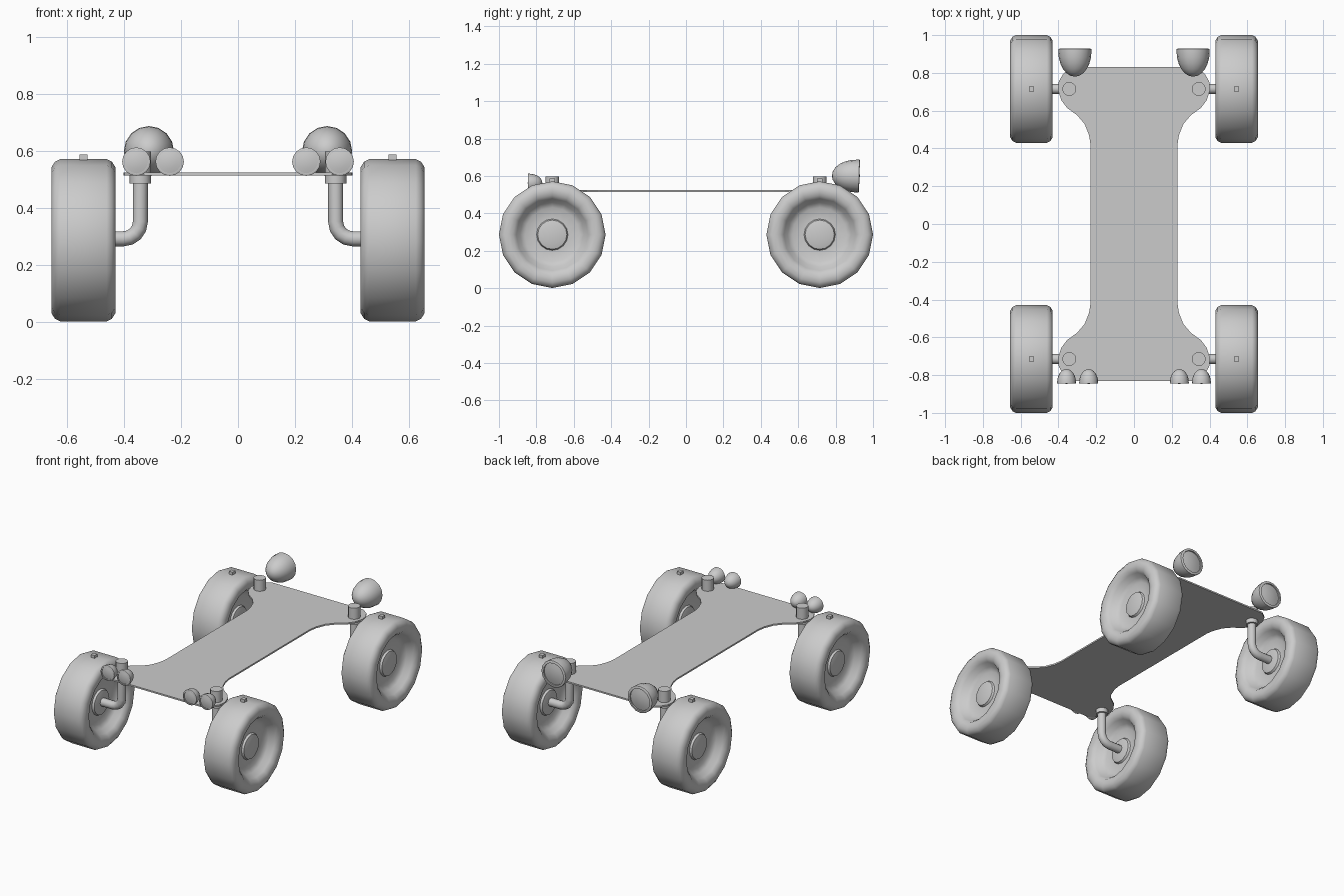
import bpy, bmesh
from math import pi, cos, sin, radians
from mathutils import Vector

if "Cube" in bpy.data.objects:
    bpy.data.objects.remove(bpy.data.objects["Cube"])


def finish(name, bm, angle=None):
    bmesh.ops.remove_doubles(bm, verts=bm.verts, dist=1e-5)
    bmesh.ops.recalc_face_normals(bm, faces=bm.faces)
    me = bpy.data.meshes.new(name)
    bm.to_mesh(me)
    bm.free()
    ob = bpy.data.objects.new(name, me)
    bpy.context.collection.objects.link(ob)
    if angle:
        bpy.ops.object.select_all(action='DESELECT')
        ob.select_set(True)
        bpy.context.view_layer.objects.active = ob
        bpy.ops.object.shade_smooth_by_angle(angle=radians(angle))
    return ob


def lathe(name, origin, axis, profile, sides, angle=40):
    """Revolve (radius, distance along axis) points around an axis."""
    w = Vector(axis).normalized()
    u = Vector((0, 0, 1)) if abs(w.z) < 0.9 else Vector((1, 0, 0))
    u = (u - w * u.dot(w)).normalized()
    v = w.cross(u)
    o = Vector(origin)
    bm = bmesh.new()
    rings = []
    for r, t in profile:
        if r == 0:
            rings.append([bm.verts.new(o + w * t)] * sides)
        else:
            rings.append([bm.verts.new(o + w * t + r * (u * cos(2 * pi * i / sides) + v * sin(2 * pi * i / sides)))
                          for i in range(sides)])
    for a, b in zip(rings, rings[1:]):
        for i in range(sides):
            j = (i + 1) % sides
            bm.faces.new(list(dict.fromkeys((a[i], a[j], b[j], b[i]))))
    return finish(name, bm, angle)


def box(name, center, size):
    bm = bmesh.new()
    bmesh.ops.create_cube(bm, size=1)
    for v in bm.verts:
        v.co = Vector(a * b for a, b in zip(v.co, size)) + Vector(center)
    return finish(name, bm)


def pipe(name, points, radius, sides=12):
    """Sweep a circle along a path lying in an xz plane."""
    bm = bmesh.new()
    pts = [Vector(p) for p in points]
    rings = []
    for k, p in enumerate(pts):
        d = (pts[min(k + 1, len(pts) - 1)] - pts[max(k - 1, 0)]).normalized()
        v = Vector((0, 1, 0))
        u = d.cross(v)
        rings.append([bm.verts.new(p + radius * (u * cos(2 * pi * i / sides) + v * sin(2 * pi * i / sides)))
                      for i in range(sides)])
    for a, b in zip(rings, rings[1:]):
        for i in range(sides):
            j = (i + 1) % sides
            bm.faces.new((a[i], a[j], b[j], b[i]))
    bm.faces.new(rings[0])
    bm.faces.new(rings[-1])
    return finish(name, bm, 50)


# chassis plate
quarter = [(0.23, 0.42), (0.238, 0.47), (0.262, 0.53), (0.30, 0.575), (0.355, 0.615),
           (0.385, 0.655), (0.403, 0.71), (0.398, 0.755), (0.375, 0.795), (0.33, 0.83)]
right = [(x, -y) for x, y in reversed(quarter)] + quarter
outline = right + [(-x, y) for x, y in reversed(right)]
bm = bmesh.new()
face = bm.faces.new([bm.verts.new((x, y, 0.514)) for x, y in outline])
ext = bmesh.ops.extrude_face_region(bm, geom=[face])
bmesh.ops.translate(bm, vec=(0, 0, 0.01), verts=[g for g in ext['geom'] if isinstance(g, bmesh.types.BMVert)])
finish("chassis_plate", bm)

# wheel half-profile from hub centre to tread, mirrored across the width
half = [(0, 0.062), (0.05, 0.062), (0.078, 0.055), (0.084, 0.042), (0.145, 0.042), (0.172, 0.058),
        (0.192, 0.09), (0.21, 0.108), (0.232, 0.1125), (0.256, 0.1125), (0.276, 0.1), (0.285, 0.082)]
wheel_profile = half + [(r, -t) for r, t in reversed(half)]

WX, WY, WZ, PX = 0.543, 0.715, 0.286, 0.343
for sx in (-1, 1):
    for sy in (-1, 1):
        tag = ("right" if sx > 0 else "left") + ("_front" if sy < 0 else "_rear")
        y = sy * WY
        lathe("wheel_" + tag, (sx * WX, y, WZ), (1, 0, 0), wheel_profile, 16, 50)
        box("valve_" + tag, (sx * WX, y, 0.574), (0.027, 0.027, 0.027))
        # bent axle arm
        bend = [(PX + 0.06 - 0.06 * sin(a), WZ + 0.065 - 0.06 * cos(a))
                for a in (pi / 2 * i / 4 for i in range(5))]
        path = [(0.52, WZ + 0.005)] + bend + [(PX, 0.515)]
        pipe("axle_arm_" + tag, [(sx * x, y, z) for x, z in path], 0.0265)
        # collar below the plate and post above it
        lathe("collar_" + tag, (sx * PX, y, 0), (0, 0, 1),
              [(0, 0.486), (0.038, 0.486), (0.038, 0.514), (0, 0.514)], 12)
        lathe("post_" + tag, (sx * PX, y, 0), (0, 0, 1),
              [(0, 0.524), (0.037, 0.524), (0.037, 0.597), (0, 0.597)], 12)


def lamp(name, origin, axis, r, depth, sides):
    # dome at the back, rim and shallow lens at the front
    dome = [(r * sin(a), -depth * cos(a)) for a in (pi / 2 * i / 6 for i in range(7))]
    dome[0] = (0, -depth)
    rim, lens = r * 0.11, r * 0.82
    front = [(r, rim), (r * 0.95, rim * 1.3), (lens, rim * 1.3), (lens, rim * 0.4),
             (lens * 0.6, rim * 1.1), (0, rim * 1.5)]
    lathe(name, origin, axis, dome + front, sides)


for sx in (-1, 1):
    side = "right" if sx > 0 else "left"
    lamp("large_lamp_" + side, (sx * 0.313, 0.915, 0.599), (0, 1, -0.03), 0.088, 0.135, 16)
    for k, x in enumerate((0.24, 0.357)):
        lamp(f"small_lamp_{side}_{k}", (sx * x, -0.838, 0.562), (0, -1, 0), 0.05, 0.07, 16)
